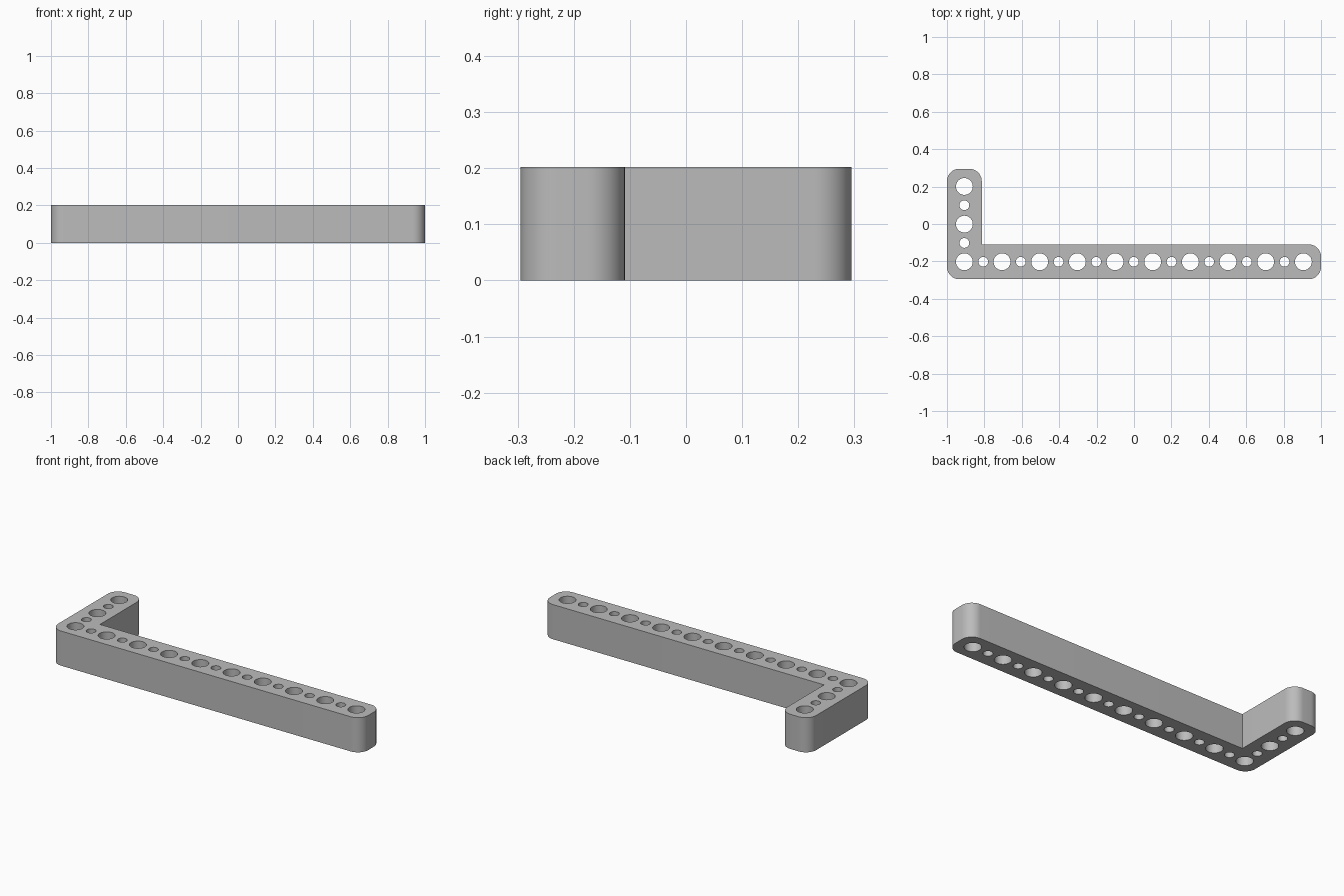
import bpy, bmesh
from math import sin, cos, pi, radians
from mathutils import Vector

cube = bpy.data.objects.get("Cube")
if cube:
    bpy.data.objects.remove(cube, do_unlink=True)

HEIGHT = 0.202
HALF_Y = 0.295
WIDTH = 0.186
CORNER = 0.066
PITCH = 0.2014
AXIS_X, AXIS_Y = -1 + WIDTH / 2, -HALF_Y + WIDTH / 2   # hole row lines


def arc(cx, cy, r, start, sweep, steps):
    return [(cx + r * cos(start + sweep * i / steps),
             cy + r * sin(start + sweep * i / steps)) for i in range(steps + 1)]


def circle(cx, cy, r, steps=40):
    return arc(cx, cy, r, 0, 2 * pi, steps)[:-1]


def corner(x, y, sx, sy, start):
    return arc(x - sx * CORNER, y - sy * CORNER, CORNER, start, pi / 2, 12)


# Rounded L outline with a sharp inner corner
inner_x, inner_y = -1 + WIDTH, -HALF_Y + WIDTH
outline = (corner(-1, -HALF_Y, -1, -1, pi)
           + corner(1, -HALF_Y, 1, -1, -pi / 2)
           + corner(1, inner_y, 1, 1, 0)
           + [(inner_x, inner_y)]
           + corner(inner_x, HALF_Y, 1, 1, 0)
           + corner(-1, HALF_Y, -1, 1, pi / 2))

# Alternating large and small through holes along both arms
loops = [outline]
for i in range(19):
    loops.append(circle(AXIS_X + i * PITCH / 2, AXIS_Y, 0.026 if i % 2 else 0.045))
for i in range(1, 5):
    loops.append(circle(AXIS_X, AXIS_Y + i * PITCH / 2, 0.026 if i % 2 else 0.045))

# Fill the profile and raise it into a solid
bm = bmesh.new()
edges = []
for loop in loops:
    verts = [bm.verts.new((x, y, 0)) for x, y in loop]
    edges += [bm.edges.new((verts[i - 1], verts[i])) for i in range(len(verts))]
bmesh.ops.triangle_fill(bm, edges=edges, use_beauty=True, normal=Vector((0, 0, 1)))
raised = bmesh.ops.extrude_face_region(bm, geom=bm.faces[:], use_keep_orig=True)
bmesh.ops.translate(bm, vec=(0, 0, HEIGHT),
                    verts=[g for g in raised["geom"] if isinstance(g, bmesh.types.BMVert)])
bmesh.ops.recalc_face_normals(bm, faces=bm.faces[:])
mesh = bpy.data.meshes.new("angled_beam")
bm.to_mesh(mesh)
bm.free()
beam = bpy.data.objects.new("angled_beam", mesh)
bpy.context.collection.objects.link(beam)

# Plain grey finish
grey = bpy.data.materials.new("light_grey")
color = (0.5, 0.5, 0.5, 1)
grey.use_nodes = True
grey.diffuse_color = color
grey.node_tree.nodes["Principled BSDF"].inputs["Base Color"].default_value = color
mesh.materials.append(grey)

bpy.ops.object.select_all(action='DESELECT')
beam.select_set(True)
bpy.context.view_layer.objects.active = beam
bpy.ops.object.shade_smooth_by_angle(angle=radians(30))
